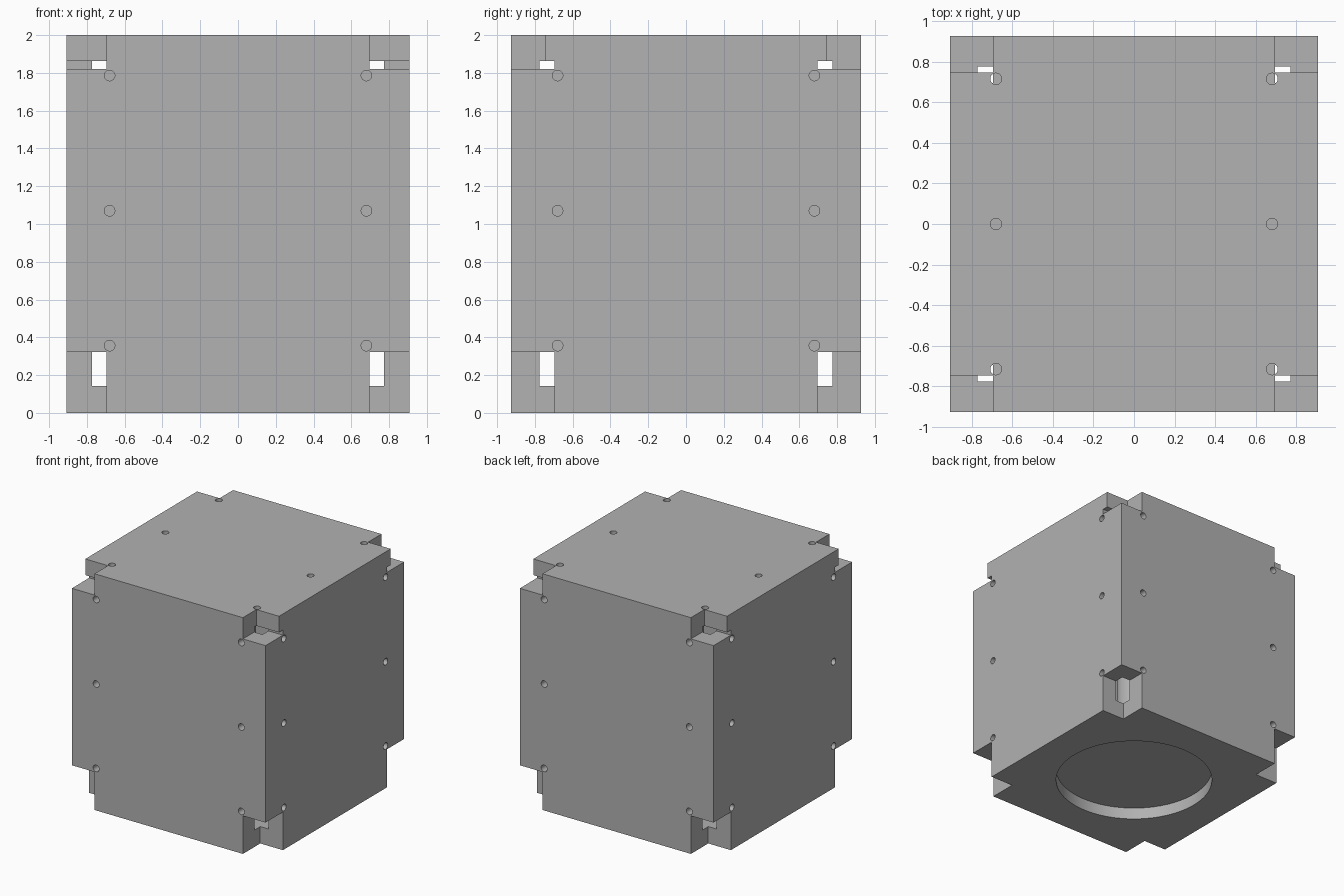
import bpy
import math

if "Cube" in bpy.data.objects:
    bpy.data.objects.remove(bpy.data.objects["Cube"])

X, Y, H = 0.907, 0.927, 2.0           # half width, half depth, height
IX, IY, Z0, Z1 = 0.772, 0.775, 0.143, 1.863   # inner cavity
N, LID_N = 0.695, 0.747               # corner notch edges
BIG = 1.2

grey = bpy.data.materials.new("light grey")
grey.diffuse_color = (0.445, 0.445, 0.445, 1)
grey.use_nodes = True
grey.node_tree.nodes["Principled BSDF"].inputs["Base Color"].default_value = grey.diffuse_color


def box(name, lo, hi):
    bpy.ops.mesh.primitive_cube_add(size=1, location=[(a + b) / 2 for a, b in zip(lo, hi)])
    ob = bpy.context.object
    ob.name = name
    ob.scale = [b - a for a, b in zip(lo, hi)]
    bpy.ops.object.transform_apply(location=True, rotation=True, scale=True)
    return ob


def rod(name, centre, radius, depth, rot=(0, 0, 0), sides=32):
    bpy.ops.mesh.primitive_cylinder_add(vertices=sides, radius=radius, depth=depth,
                                        location=centre, rotation=rot)
    ob = bpy.context.object
    ob.name = name
    bpy.ops.object.transform_apply(location=True, rotation=True, scale=True)
    return ob


def cut(ob, cutter):
    bpy.context.view_layer.objects.active = ob
    m = ob.modifiers.new("cut", 'BOOLEAN')
    m.operation, m.solver, m.object = 'DIFFERENCE', 'EXACT', cutter
    bpy.ops.object.modifier_apply(modifier=m.name)
    bpy.data.objects.remove(cutter)


def finish(ob):
    ob.data.materials.clear()
    ob.data.materials.append(grey)
    bpy.ops.object.select_all(action='DESELECT')
    ob.select_set(True)
    bpy.context.view_layer.objects.active = ob
    bpy.ops.object.shade_smooth_by_angle(angle=math.radians(30))


# Hollow housing
housing = box("housing", (-X, -Y, 0), (X, Y, H))
cut(housing, box("cavity", (-IX, -IY, Z0), (IX, IY, Z1)))

# Round opening in the floor
cut(housing, rod("floor_opening", (0, 0, 0), 0.625, 0.2, sides=96))

# Corner notches: floor, wall tops and lid
for sx in (-1, 1):
    for sy in (-1, 1):
        for ny, za, zb in ((N, -0.1, 0.322), (N, 1.82, Z1), (LID_N, Z1, 2.1)):
            xs = sorted((sx * N, sx * BIG))
            ys = sorted((sy * ny, sy * BIG))
            cut(housing, box("notch", (xs[0], ys[0], za), (xs[1], ys[1], zb)))

# Screw holes: through the lid, blind in the walls
R, P, D = 0.028, 0.68, 0.2
for s in (-1, 1):
    for y in (-0.715, 0, 0.715):
        cut(housing, rod("lid_hole", (s * P, y, 1.95), R, 0.3))
    for z in (0.356, 1.07, 1.786):
        for side in (-1, 1):
            cut(housing, rod("wall_hole", (s * P, side * Y, z), R, D, (math.pi / 2, 0, 0)))
            cut(housing, rod("wall_hole", (side * X, s * P, z), R, D, (0, math.pi / 2, 0)))
finish(housing)

# Hollow centre post hanging from the lid
post = rod("centre_post", (0, 0, (Z0 + Z1 + 0.02) / 2), 0.137, Z1 + 0.02 - Z0, sides=64)
cut(post, rod("bore", (0, 0, 0.9), 0.08, 1.9, sides=48))
finish(post)
